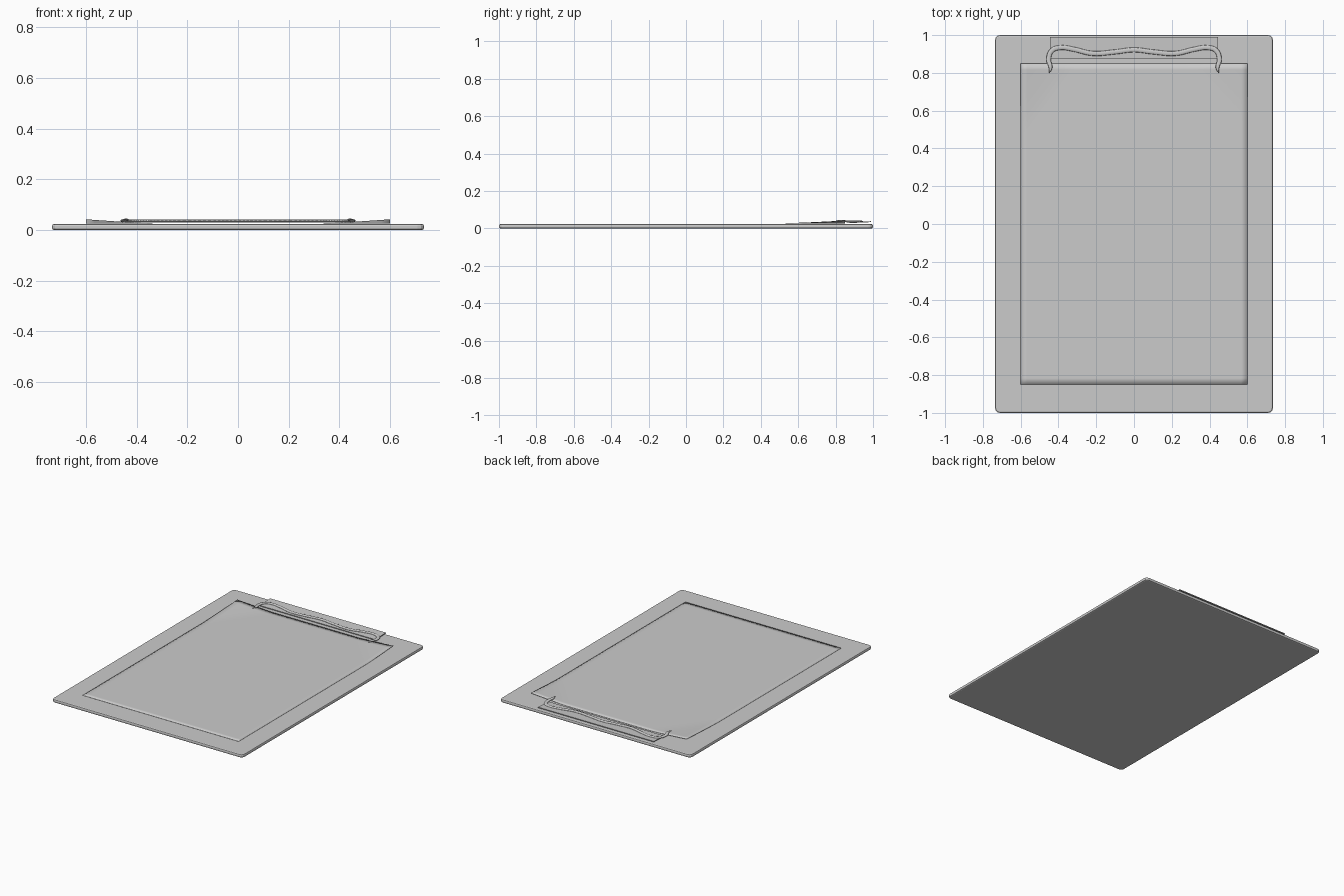
import bpy, bmesh

if "Cube" in bpy.data.objects:
    bpy.data.objects.remove(bpy.data.objects["Cube"])


def finish(name, bm, thickness=0):
    me = bpy.data.meshes.new(name)
    bmesh.ops.recalc_face_normals(bm, faces=bm.faces)
    bm.to_mesh(me)
    bm.free()
    ob = bpy.data.objects.new(name, me)
    bpy.context.collection.objects.link(ob)
    if thickness:
        mod = ob.modifiers.new("Thickness", "SOLIDIFY")
        mod.thickness = thickness
        mod.offset = 0
    return ob


# board: slab with clipped corners and rounded rim
HX, HY, H = 0.735, 1.0, 0.023
bm = bmesh.new()
bmesh.ops.create_cube(bm, size=1)
for v in bm.verts:
    v.co.x *= 2 * HX
    v.co.y *= 2 * HY
    v.co.z = (v.co.z + 0.5) * H
uprights = [e for e in bm.edges if abs(e.verts[0].co.z - e.verts[1].co.z) > 0.01]
bmesh.ops.bevel(bm, geom=uprights, offset=0.025, segments=3, profile=0.5, affect='EDGES')
rim = [e for e in bm.edges if abs(e.verts[0].co.z - e.verts[1].co.z) < 0.001]
bmesh.ops.bevel(bm, geom=rim, offset=0.008, segments=2, profile=0.5, affect='EDGES')
finish("board", bm)

# paper: sheet whose two upper corners curl up beside the clip
bm = bmesh.new()
bmesh.ops.create_grid(bm, x_segments=36, y_segments=50, size=1)
for v in bm.verts:
    v.co.x *= 0.6
    v.co.y *= 0.85
    reach = 0.38 if v.co.x < 0 else 0.30
    t = max(0, 1 - ((0.6 - abs(v.co.x)) / 0.28 + (0.85 - v.co.y) / reach))
    v.co.z = 0.0255 + 0.016 * t ** 1.3
for f in bm.faces:
    f.smooth = True
finish("paper", bm, 0.001)

# clip plate: thin strip sloping down onto the paper
bm = bmesh.new()
corners = [(-0.445, 0.875, 0.031), (0.445, 0.875, 0.031),
           (0.445, 0.99, 0.036), (-0.445, 0.99, 0.036)]
bm.faces.new([bm.verts.new(c) for c in corners])
finish("clip_plate", bm, 0.005)

# clip wire: wavy flattened rod with tapered, hooked ends
FLAT = 0.45
half = [(0, 0.922, 0.036, 1), (0.1, 0.911, 0.036, 1), (0.22, 0.903, 0.036, 1),
        (0.32, 0.925, 0.036, 1), (0.39, 0.934, 0.036, 1), (0.435, 0.918, 0.036, 1),
        (0.452, 0.87, 0.037, 1), (0.442, 0.83, 0.041, 0.8), (0.447, 0.8, 0.042, 0.15)]
path = [(-x, y, z, r) for x, y, z, r in reversed(half[1:])] + half
cu = bpy.data.curves.new("clip_wire", "CURVE")
cu.dimensions = '3D'
cu.bevel_depth = 0.0125
cu.bevel_resolution = 3
cu.resolution_u = 6
cu.use_fill_caps = True
sp = cu.splines.new('BEZIER')
sp.bezier_points.add(len(path) - 1)
for p, (x, y, z, r) in zip(sp.bezier_points, path):
    p.co = (x, y, z / FLAT)
    p.radius = r
    p.handle_left_type = p.handle_right_type = 'AUTO'
wire = bpy.data.objects.new("clip_wire", cu)
wire.scale.z = FLAT
bpy.context.collection.objects.link(wire)
